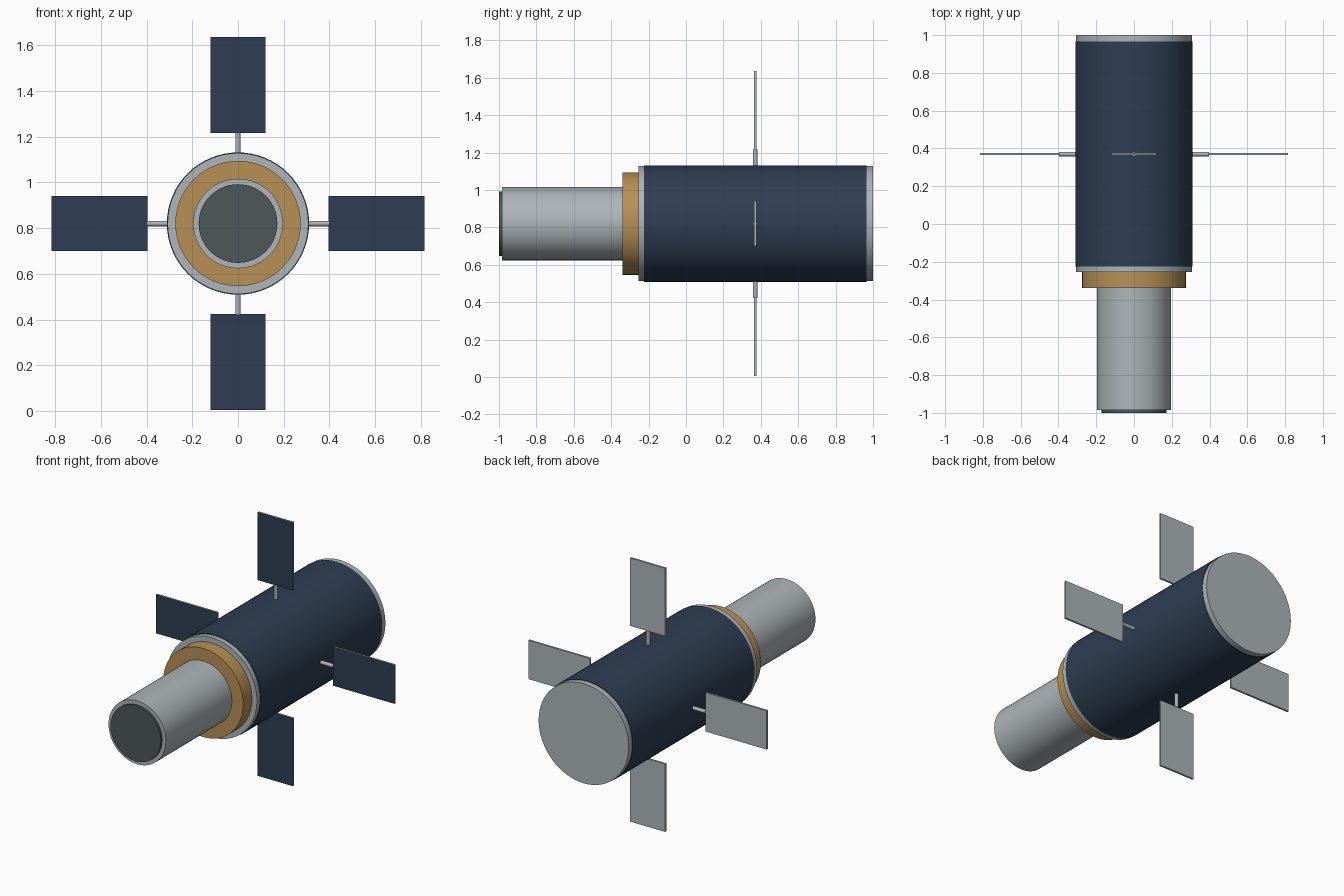
import bpy, math
from mathutils import Matrix, Vector

cube = bpy.data.objects.get("Cube")
if cube:
    bpy.data.objects.remove(cube, do_unlink=True)

AXIS_Z = 0.82   # height of the main axis
WING_Y = 0.37   # station of the panels


def material(name, rgb):
    m = bpy.data.materials.new(name)
    m.use_nodes = True
    colour = (*rgb, 1)
    m.diffuse_color = colour
    m.node_tree.nodes["Principled BSDF"].inputs["Base Color"].default_value = colour
    return m


silver = material("silver grey", (0.42, 0.46, 0.48))
navy = material("navy blue", (0.028, 0.048, 0.085))
gold = material("gold foil", (0.48, 0.28, 0.09))
glass = material("dark lens grey", (0.075, 0.095, 0.1))


def drum(name, radius, y0, y1, mat):
    """Cylinder along the main axis between two stations."""
    bpy.ops.mesh.primitive_cylinder_add(
        vertices=64, radius=radius, depth=y1 - y0,
        location=(0, (y0 + y1) / 2, AXIS_Z), rotation=(math.pi / 2, 0, 0))
    ob = bpy.context.object
    ob.name = name
    ob.data.materials.append(mat)
    bpy.ops.object.shade_smooth_by_angle(angle=math.radians(30))
    return ob


# Main body with its end rims, collar, telescope tube and lens
drum("body_core", 0.308, -0.255, 1.0, silver)
drum("body_sleeve", 0.311, -0.225, 0.965, navy)
drum("front_collar", 0.274, -0.34, -0.25, gold)
drum("telescope_tube", 0.196, -0.985, -0.33, silver)
drum("lens", 0.172, -1.0, -0.98, glass)

# Four struts and panels around the body
for i, side in enumerate(("left", "top", "right", "bottom")):
    turn = Matrix.Rotation(-i * math.pi / 2, 4, 'Y')
    place = Matrix.Translation((0, WING_Y, AXIS_Z)) @ turn

    bpy.ops.mesh.primitive_cylinder_add(vertices=12, radius=0.012, depth=0.1)
    strut = bpy.context.object
    strut.name = side + "_strut"
    strut.data.materials.append(silver)
    strut.matrix_world = (place @ Matrix.Translation((0.347, 0, 0))
                          @ Matrix.Rotation(math.pi / 2, 4, 'Y'))
    bpy.ops.object.shade_smooth_by_angle(angle=math.radians(40))

    bpy.ops.mesh.primitive_cube_add(size=1)
    panel = bpy.context.object
    panel.name = side + "_panel"
    panel.data.transform(Matrix.Diagonal((0.42, 0.012, 0.24, 1)))
    panel.data.materials.append(silver)
    panel.data.materials.append(navy)
    # Solar cells on the forward face only
    for face in panel.data.polygons:
        face.material_index = int(face.normal.dot(Vector((0, -1, 0))) > 0.9)
    panel.matrix_world = place @ Matrix.Translation((0.605, 0, 0))
